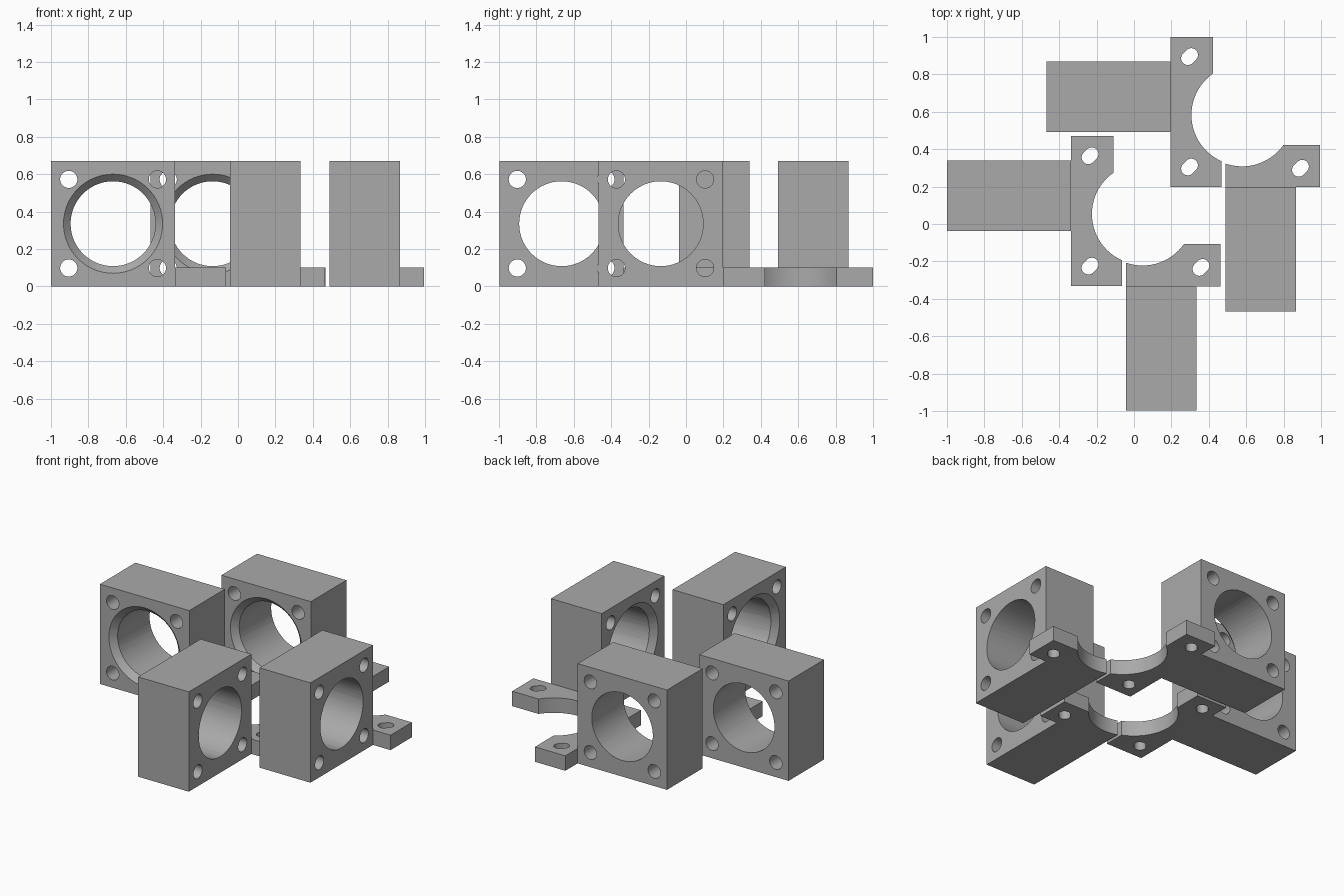
import bpy, bmesh
from math import radians, pi, cos, sin
from mathutils import Matrix, Vector

cube = bpy.data.objects.get("Cube")
if cube:
    bpy.data.objects.remove(cube, do_unlink=True)

grey = bpy.data.materials.new("plain grey")
grey.use_nodes = True
colour = (0.4, 0.4, 0.4, 1)
grey.diffuse_color = colour
grey.node_tree.nodes["Principled BSDF"].inputs["Base Color"].default_value = colour

HEIGHT, FOOT = 0.67, 0.10
BORE_X, BORE_Z = -0.668, 0.335
FRONT, BACK = -0.037, 0.34


def make_object(name, bm):
    bmesh.ops.recalc_face_normals(bm, faces=bm.faces)
    mesh = bpy.data.meshes.new(name)
    bm.to_mesh(mesh)
    bm.free()
    obj = bpy.data.objects.new(name, mesh)
    bpy.context.collection.objects.link(obj)
    return obj


def prism(name, outline, height, z=0):
    bm = bmesh.new()
    face = bm.faces.new([bm.verts.new((x, y, z)) for x, y in outline])
    top = bmesh.ops.extrude_face_region(bm, geom=[face])["geom"]
    bmesh.ops.translate(bm, vec=(0, 0, height),
                        verts=[v for v in top if isinstance(v, bmesh.types.BMVert)])
    return make_object(name, bm)


def rect(x0, x1, y0, y1):
    return [(x0, y0), (x1, y0), (x1, y1), (x0, y1)]


def cone_y(name, x, z, y0, y1, r0, r1, sides):
    """Cutter along y, with radius r0 at y0 and r1 at y1."""
    bm = bmesh.new()
    place = Matrix.Translation((x, (y0 + y1) / 2, z)) @ Matrix.Rotation(-pi / 2, 4, "X")
    bmesh.ops.create_cone(bm, cap_ends=True, segments=sides, radius1=r0,
                          radius2=r1, depth=y1 - y0, matrix=place)
    return make_object(name, bm)


def slot(x, y, radius=0.036, half=0.009, steps=24):
    """Short adjustment slot along the diagonal."""
    pts = []
    for i in range(steps):
        a = pi / 4 - pi / 2 + 2 * pi * (i + 0.5) / steps
        s = half if i < steps / 2 else -half
        pts.append((x + radius * cos(a) + s, y + radius * sin(a) + s))
    return prism("slot_cutter", pts, 0.3, -0.1)


def bracket(name, plate_start):
    # bearing block with a flat plate reaching out from one side
    body = prism(name, rect(-1, -0.336, FRONT, BACK), HEIGHT)
    ops = []
    foot = [(-0.35, plate_start), (-0.064, plate_start), (-0.064, -0.1),
            (-0.11, -0.1), (-0.11, 0.47), (-0.336, 0.47), (-0.336, BACK - 0.02), (-0.35, BACK - 0.02)]
    if plate_start < FRONT:
        foot = [(-0.336, plate_start)] + foot[1:-1] + [foot[-1], (-0.35, 0), (-0.336, 0)]
    else:
        foot = [foot[0], (-0.11, plate_start)] + foot[4:]
    ops.append(("UNION", prism("plate", foot, FOOT)))

    # main bore, its bevelled mouth and four bolt holes
    ops.append(("DIFFERENCE", cone_y("bore", BORE_X, BORE_Z, -0.2, 0.5, 0.227, 0.227, 64)))
    ops.append(("DIFFERENCE", cone_y("mouth", BORE_X, BORE_Z, FRONT - 0.04, FRONT + 0.04,
                                     0.305, 0.225, 64)))
    for sx in (-1, 1):
        for sz in (-1, 1):
            ops.append(("DIFFERENCE", cone_y("bolt", BORE_X + sx * 0.237, BORE_Z + sz * 0.237,
                                             -0.2, 0.5, 0.046, 0.046, 32)))

    # round clearance and slots in the plate
    ring = [(0.045 + 0.27 * cos(2 * pi * i / 72), 0.053 + 0.27 * sin(2 * pi * i / 72))
            for i in range(72)]
    ops.append(("DIFFERENCE", prism("clearance", ring, 0.3, -0.1)))
    ops.append(("DIFFERENCE", slot(-0.235, 0.365)))
    if plate_start < FRONT:
        ops.append(("DIFFERENCE", slot(-0.235, -0.225)))

    for kind, cutter in ops:
        mod = body.modifiers.new(kind.lower(), "BOOLEAN")
        mod.operation, mod.object, mod.solver = kind, cutter, "EXACT"
    graph = bpy.context.evaluated_depsgraph_get()
    mesh = bpy.data.meshes.new_from_object(body.evaluated_get(graph))
    body.modifiers.clear()
    body.data = mesh
    for _, cutter in ops:
        bpy.data.objects.remove(cutter, do_unlink=True)
    mesh.materials.clear()
    mesh.materials.append(grey)
    return body


def finish(obj):
    bpy.ops.object.select_all(action="DESELECT")
    obj.select_set(True)
    bpy.context.view_layer.objects.active = obj
    bpy.ops.object.shade_smooth_by_angle(angle=radians(30))


# side brackets have the long plate, front brackets are mirrored across the diagonal
side = bracket("left_bracket", -0.332)
front = bracket("front_bracket", FRONT)
swap = Matrix(((0, 1, 0, -0.007), (1, 0, 0, 0.003), (0, 0, 1, 0), (0, 0, 0, 1)))
front.data.transform(swap)
front.data.flip_normals()

for obj, name in ((side, "rear_bracket"), (front, "right_bracket")):
    finish(obj)
    twin = obj.copy()
    twin.data = obj.data.copy()
    twin.name = name
    twin.location = Vector((0.532, 0.53, 0))
    bpy.context.collection.objects.link(twin)
